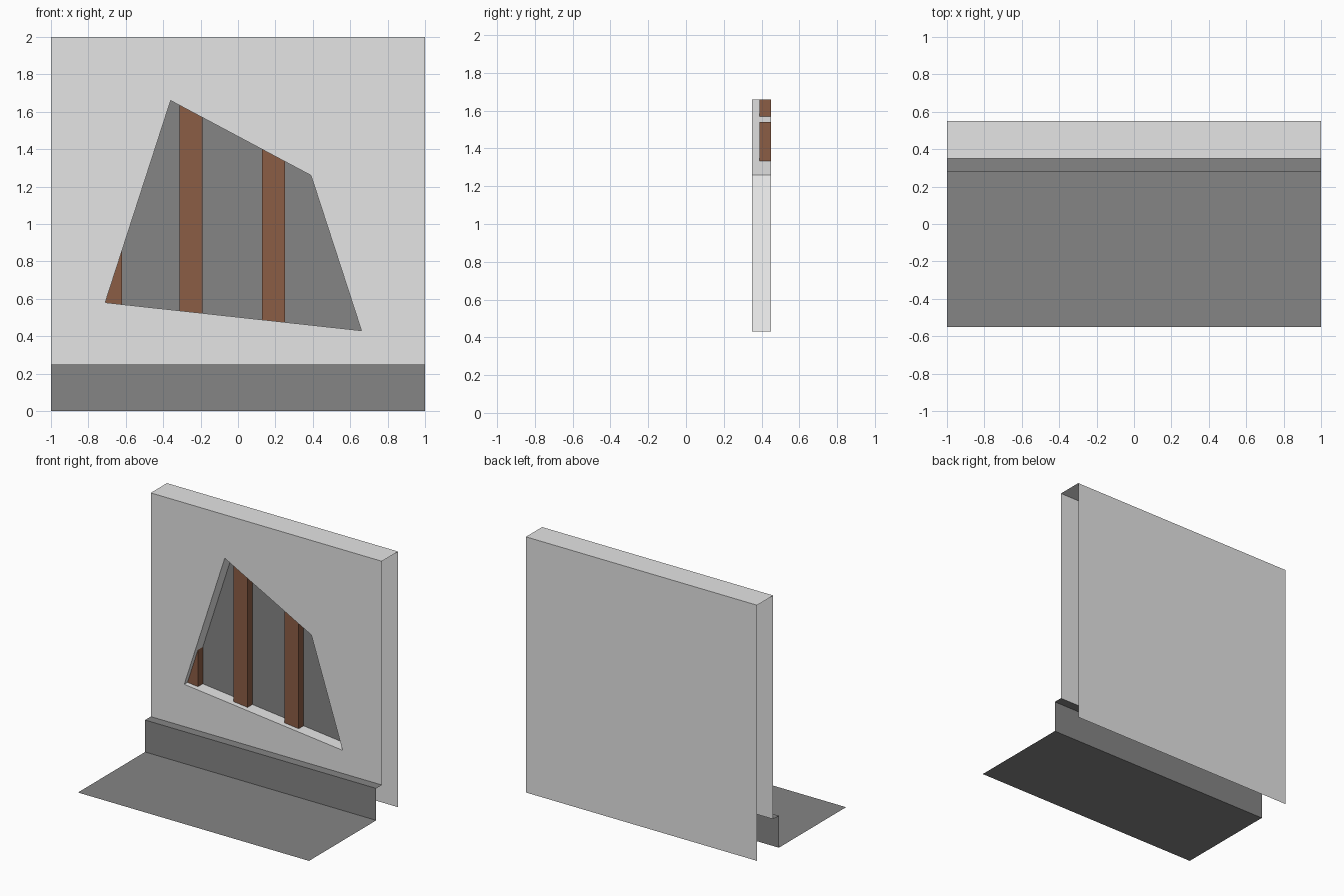
import bpy
import bmesh

if "Cube" in bpy.data.objects:
    bpy.data.objects.remove(bpy.data.objects["Cube"])


def material(name, rgb):
    m = bpy.data.materials.new(name)
    m.diffuse_color = (*rgb, 1)
    m.use_nodes = True
    m.node_tree.nodes["Principled BSDF"].inputs["Base Color"].default_value = m.diffuse_color
    return m


PLASTER = material("light_plaster", (0.78, 0.78, 0.78))
GREY = material("dark_grey", (0.235, 0.235, 0.235))
WOOD = material("brown_wood", (0.26, 0.11, 0.06))


def mesh_object(name, verts, faces, mat):
    me = bpy.data.meshes.new(name)
    me.from_pydata(verts, [], faces)
    me.materials.append(mat)
    ob = bpy.data.objects.new(name, me)
    bpy.context.collection.objects.link(ob)
    return ob


def strip(name, profile, mat):
    """Sweep an open (y, z) profile across the full width; ends stay open."""
    n = len(profile)
    verts = [(x, y, z) for x in (-1, 1) for y, z in profile]
    faces = [(i, i + n, i + n + 1, i + 1) for i in range(n - 1)]
    return mesh_object(name, verts, faces, mat)


def box(name, x0, x1, y0, y1, z0, z1, mat):
    bm = bmesh.new()
    bmesh.ops.create_cube(bm, size=1)
    for v in bm.verts:
        v.co.x = x1 if v.co.x > 0 else x0
        v.co.y = y1 if v.co.y > 0 else y0
        v.co.z = z1 if v.co.z > 0 else z0
    ob = mesh_object(name, [], [], mat)
    bm.to_mesh(ob.data)
    bm.free()
    return ob


FRONT, CAVITY, BACK = 0.35, 0.45, 0.55

# Outer wall corners and broken hole corners, both anticlockwise from the front
outer = [(-1, 0.25), (1, 0.25), (1, 2), (-1, 2)]
hole = [(-0.71, 0.58), (0.66, 0.43), (0.39, 1.26), (-0.36, 1.66)]
ring = [(i, (i + 1) % 4) for i in range(4)]

# Front wall sheet around the hole
mesh_object("front_wall",
            [(x, FRONT, z) for x, z in outer + hole],
            [(i, j, j + 4, i + 4) for i, j in ring], PLASTER)

# Thickness of the plaster around the hole
mesh_object("hole_reveal",
            [(x, FRONT, z) for x, z in hole] + [(x, CAVITY, z) for x, z in hole],
            [(i, j, j + 4, i + 4) for i, j in ring], PLASTER)

# Dark cavity behind the hole
mesh_object("cavity_back", [(x, CAVITY, z) for x, z in hole], [(0, 1, 2, 3)], GREY)

# Wall top and back sheet
strip("wall_top_and_back", [(FRONT, 2), (BACK, 2), (BACK, 0)], PLASTER)

# Floor, baseboard and its ledge
strip("floor_and_baseboard", [(-0.55, 0), (0.28, 0), (0.28, 0.25), (FRONT, 0.25)], GREY)

# Wooden studs inside the hole
for k, (cx, top) in enumerate([(-0.682, 0.95), (-0.252, 1.66), (0.19, 1.54)]):
    box(f"stud_{k + 1}", cx - 0.062, cx + 0.062, 0.39, CAVITY, 0.43, top, WOOD)
